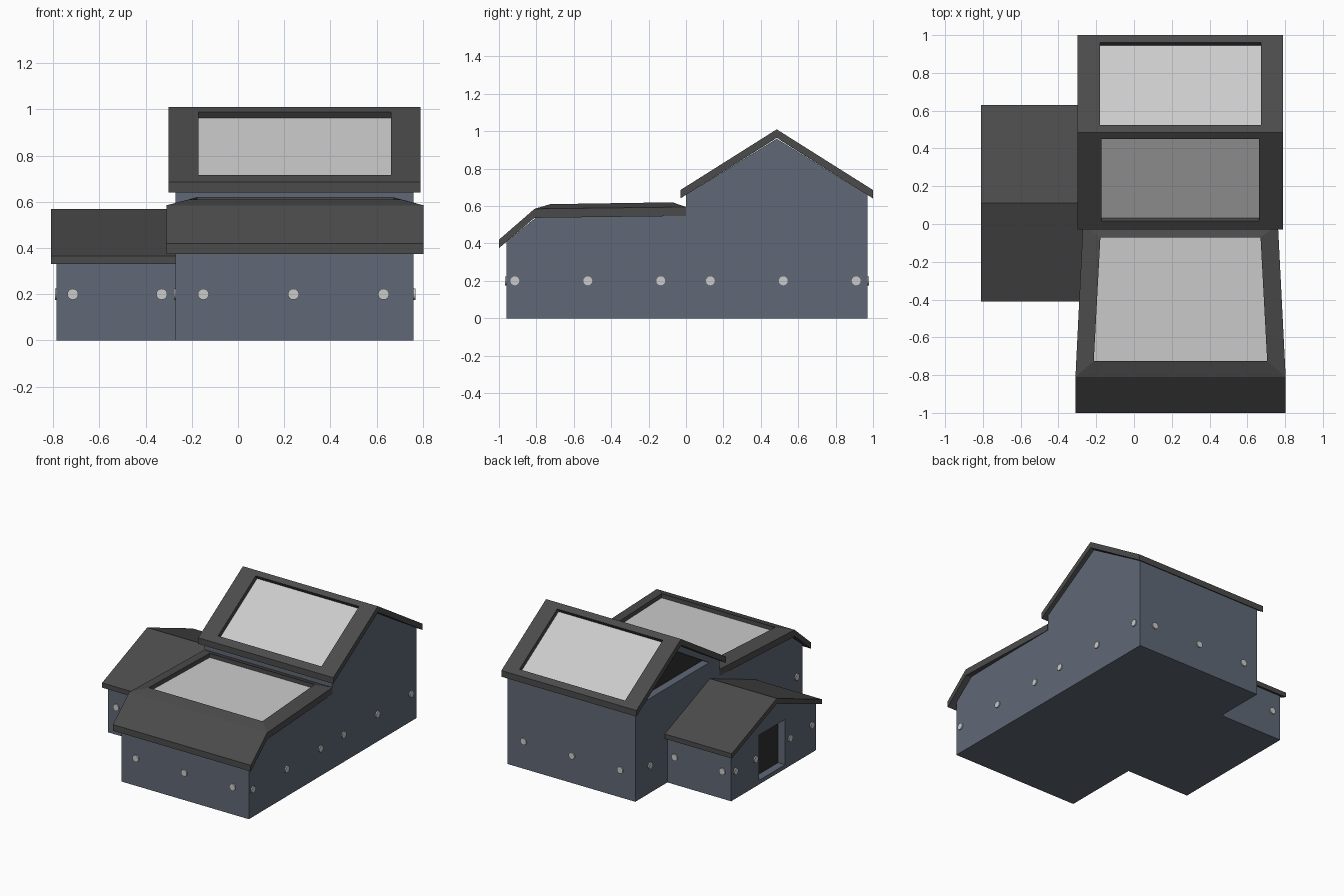
import bpy, bmesh, math
from mathutils import Vector

if "Cube" in bpy.data.objects:
    bpy.data.objects.remove(bpy.data.objects["Cube"])


def material(name, r, g, b):
    m = bpy.data.materials.new(name)
    m.diffuse_color = (r, g, b, 1)
    m.use_nodes = True
    m.node_tree.nodes["Principled BSDF"].inputs["Base Color"].default_value = m.diffuse_color
    return m


WALL = material("slate_wall", 0.115, 0.14, 0.18)
ROOF = material("dark_roof", 0.07, 0.07, 0.07)
GLASS = material("pale_glass", 0.8, 0.8, 0.8)
DARK = material("dark_opening", 0.03, 0.03, 0.03)


def finish(name, bm, mat):
    bmesh.ops.recalc_face_normals(bm, faces=bm.faces)
    me = bpy.data.meshes.new(name)
    bm.to_mesh(me)
    bm.free()
    ob = bpy.data.objects.new(name, me)
    bpy.context.collection.objects.link(ob)
    me.materials.append(mat)
    return ob


def prism(name, profile, x0, x1, mat):
    """Extrude a (y, z) profile from x0 to x1."""
    bm = bmesh.new()
    a = [bm.verts.new((x0, y, z)) for y, z in profile]
    b = [bm.verts.new((x1, y, z)) for y, z in profile]
    n = len(a)
    bm.faces.new(a)
    bm.faces.new(b)
    for i in range(n):
        j = (i + 1) % n
        bm.faces.new((a[i], a[j], b[j], b[i]))
    return finish(name, bm, mat)


def frame(name, outer, inner, down_out, down_in):
    """Four-sided solid frame between an outer and an inner quad."""
    bm = bmesh.new()
    o, i = [Vector(p) for p in outer], [Vector(p) for p in inner]
    rings = [[bm.verts.new(p) for p in ring] for ring in (
        o, i, [p + Vector(down_in) for p in i], [p + Vector(down_out) for p in o])]
    for k in range(4):
        for s in range(4):
            t, r, q = (s + 1) % 4, rings[k], rings[(k + 1) % 4]
            bm.faces.new((r[s], r[t], q[t], q[s]))
    return finish(name, bm, ROOF)


def pane(name, quad, down, thick):
    """Glass slab sunk below a quad opening."""
    bm = bmesh.new()
    d = Vector(down)
    top = [bm.verts.new(Vector(p) + d) for p in quad]
    low = [bm.verts.new(Vector(p) + d * thick) for p in quad]
    bm.faces.new(top)
    bm.faces.new(low)
    for s in range(4):
        t = (s + 1) % 4
        bm.faces.new((top[s], top[t], low[t], low[s]))
    return finish(name, bm, GLASS)


def cut(ob, profile, x0, x1):
    """Sink a recess into a wall and line its back with a dark panel."""
    c = prism("cutter", profile, x0, x1, WALL)
    c.hide_render = True
    m = ob.modifiers.new("recess", 'BOOLEAN')
    m.operation, m.solver, m.object = 'DIFFERENCE', 'EXACT', c
    bpy.context.view_layer.objects.active = ob
    bpy.ops.object.modifier_apply(modifier=m.name)
    bpy.data.objects.remove(c)
    prism(ob.name + "_opening", profile, x1 - 0.004, x1 + 0.004, DARK)


# Main walls: low front section and tall gabled rear section
body = prism("main_walls", [(-0.96, 0), (0.97, 0), (0.97, 0.66), (0.485, 0.96), (0, 0.66),
                            (0, 0.55), (-0.80, 0.54), (-0.96, 0.41)], -0.27, 0.76, WALL)
cut(body, [(0.12, 0.69), (0.85, 0.69), (0.485, 0.91)], -0.4, -0.21)

# Side annex with a doorway
annex = prism("annex_walls", [(-0.38, 0), (0.60, 0), (0.60, 0.345), (0.11, 0.535),
                              (-0.38, 0.345)], -0.785, -0.265, WALL)
cut(annex, [(-0.02, 0.03), (0.28, 0.03), (0.28, 0.36), (-0.02, 0.36)], -0.9, -0.725)
prism("annex_roof", [(-0.41, 0.365), (0.11, 0.57), (0.63, 0.365), (0.63, 0.33),
                     (0.11, 0.53), (-0.41, 0.33)], -0.81, -0.265, ROOF)

# Gable roof: two mirrored slopes, each a frame with a sunken skylight
SLOPE = 0.63


def on_slope(x, d, s):
    return (x, 0.485 + s * d, 1.01 - SLOPE * d)


for side, s, x0, x1, d0, d1 in (("front", -1, -0.172, 0.662, 0.035, 0.468),
                                ("back", 1, -0.18, 0.672, 0.04, 0.475)):
    outer = [on_slope(x, d, s) for x, d in ((-0.30, 0), (0.79, 0), (0.79, 0.515), (-0.30, 0.515))]
    inner = [on_slope(x, d, s) for x, d in ((x0, d0), (x1, d0), (x1, d1), (x0, d1))]
    n = Vector((0, -s * SLOPE, -1)).normalized()
    frame("gable_roof_" + side, outer, inner, (0, 0, -0.045), n * 0.038)
    pane("gable_skylight_" + side, inner, n * 0.03, 1.3)

# Front roof: tapered raised frame with skylight, and a sloping front skirt
outer = [(-0.31, -0.81, 0.585), (0.803, -0.81, 0.585), (0.762, 0, 0.595), (-0.27, 0, 0.595)]
inner = [(-0.213, -0.725, 0.61), (0.705, -0.725, 0.61), (0.67, -0.072, 0.62), (-0.178, -0.072, 0.62)]
frame("front_roof_frame", outer, inner, (0, 0, -0.048), (0, 0, -0.06))
pane("front_skylight", inner, (0, 0, -0.03), 1.8)
prism("front_roof_skirt", [(-1.0, 0.42), (-0.81, 0.585), (-0.81, 0.537), (-1.0, 0.375)],
      -0.31, 0.803, ROOF)


# Round wall lamps
def lamp(x, y, axis):
    rot = (math.pi / 2, 0, 0) if axis == 'y' else (0, math.pi / 2, 0)
    bpy.ops.mesh.primitive_cylinder_add(vertices=16, radius=0.024, depth=0.016,
                                        location=(x, y, 0.2), rotation=rot)
    ob = bpy.context.object
    ob.name = "wall_lamp"
    ob.data.materials.append(GLASS)


for y in (-0.915, -0.525, -0.135, 0.13, 0.52, 0.91):
    lamp(0.76, y, 'x')
for x in (-0.15, 0.24, 0.63):
    lamp(x, -0.96, 'y')
    lamp(x, 0.97, 'y')
for x in (-0.715, -0.33):
    lamp(x, -0.38, 'y')
    lamp(x, 0.60, 'y')
for y in (0.55, 0.32, -0.08, -0.33):
    lamp(-0.785, y, 'x')
for y in (-0.89, -0.46, 0.80):
    lamp(-0.27, y, 'x')
